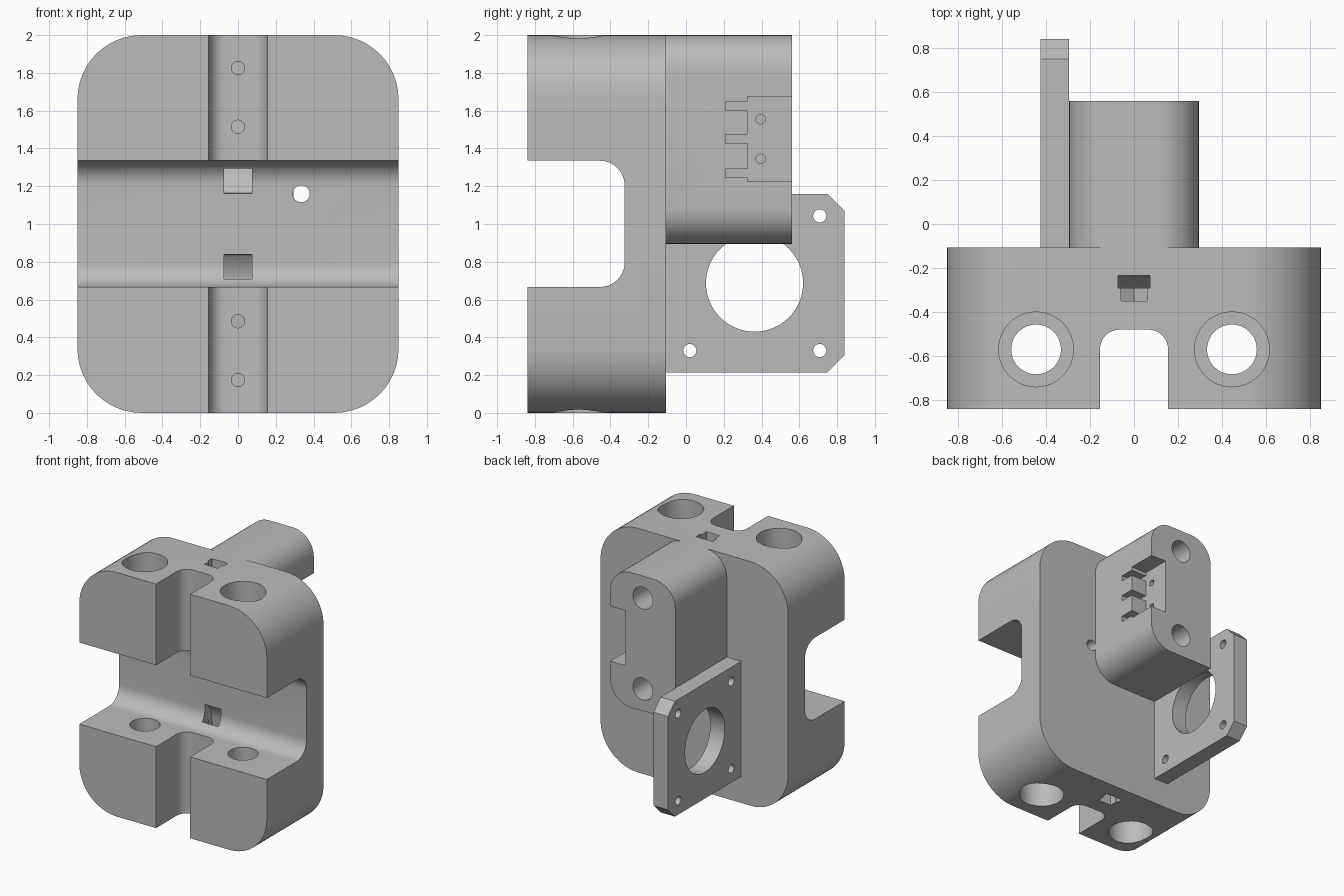
import bpy, bmesh
from math import sin, cos, pi
from mathutils import Vector

if "Cube" in bpy.data.objects:
    bpy.data.objects.remove(bpy.data.objects["Cube"], do_unlink=True)

grey = bpy.data.materials.new("light grey plastic")
grey.use_nodes = True
grey.diffuse_color = (0.5, 0.5, 0.5, 1)
grey.node_tree.nodes["Principled BSDF"].inputs["Base Color"].default_value = (0.5, 0.5, 0.5, 1)


def rounded(corners, steps=12):
    """Outline from (u, v, radius) corners, each one rounded by an arc."""
    pts = []
    for i, (u, v, r) in enumerate(corners):
        p = Vector((u, v))
        if r == 0:
            pts.append(p)
            continue
        a = (Vector(corners[i - 1][:2]) - p).normalized()
        b = (Vector(corners[(i + 1) % len(corners)][:2]) - p).normalized()
        for k in range(steps + 1):
            t = k / steps * pi / 2
            pts.append(p + a * r * (1 - sin(t)) + b * r * (1 - cos(t)))
    return pts


def rect(u0, u1, v0, v1, r=(0, 0, 0, 0)):
    """Corners in order: low-low, high-low, high-high, low-high."""
    return rounded([(u0, v0, r[0]), (u1, v0, r[1]), (u1, v1, r[2]), (u0, v1, r[3])])


def circle(u, v, r, n=48):
    return [Vector((u + r * cos(2 * pi * k / n), v + r * sin(2 * pi * k / n))) for k in range(n)]


def prism(name, outline, axis, lo, hi):
    """Extrude an outline along an axis; the outline uses the other two axes in order."""
    place = {"x": lambda p, w: (w, p[0], p[1]),
             "y": lambda p, w: (p[0], w, p[1]),
             "z": lambda p, w: (p[0], p[1], w)}[axis]
    bm = bmesh.new()
    ends = [[bm.verts.new(place(p, w)) for p in outline] for w in (lo, hi)]
    n = len(outline)
    for end in ends:
        bm.faces.new(end)
    for i in range(n):
        j = (i + 1) % n
        bm.faces.new((ends[0][i], ends[0][j], ends[1][j], ends[1][i]))
    bmesh.ops.recalc_face_normals(bm, faces=bm.faces)
    mesh = bpy.data.meshes.new(name)
    bm.to_mesh(mesh)
    bm.free()
    mesh.materials.append(grey)
    ob = bpy.data.objects.new(name, mesh)
    bpy.context.collection.objects.link(ob)
    return ob


def cut(part, outline, axis, lo, hi):
    cutter = prism("cutter", outline, axis, lo, hi)
    cutter.hide_render = True
    mod = part.modifiers.new("cut", "BOOLEAN")
    mod.operation, mod.solver, mod.object = "DIFFERENCE", "EXACT", cutter
    bpy.context.view_layer.objects.active = part
    bpy.ops.object.modifier_apply(modifier=mod.name)
    bpy.data.objects.remove(cutter, do_unlink=True)


def finish(part):
    bpy.ops.object.select_all(action="DESELECT")
    part.select_set(True)
    bpy.context.view_layer.objects.active = part
    bpy.ops.object.shade_smooth_by_angle(angle=0.6)


FRONT, BACK = -0.84, -0.107

# Carriage body with crossing belt and rail channels
body = prism("carriage_body", rect(-0.85, 0.85, 0, 2, [0.34] * 4), "y", FRONT, BACK)
cut(body, rect(-1, -0.325, 0.667, 1.335, (0, 0.13, 0.13, 0)), "x", -1, 1)
cut(body, rect(-0.155, 0.155, -1, -0.48, (0, 0, 0.09, 0.09)), "z", -0.1, 2.1)

# Rod holes with wide bearing pockets at both ends
for x in (-0.445, 0.445):
    cut(body, circle(x, -0.57, 0.113), "z", -0.1, 2.1)
    cut(body, circle(x, -0.57, 0.17), "z", 1.5, 2.1)
    cut(body, circle(x, -0.57, 0.17), "z", -0.1, 0.5)

# Tie channels, nut traps and screw holes, mirrored about mid height
for s in (1, -1):
    def flip(pts):
        return [(u, 1 + s * (v - 1)) for u, v in pts]
    tie = [(-0.36, 1.155), (-0.30, 1.165), (-0.25, 1.23), (-0.235, 1.30),
           (-0.235, 2.1), (-0.29, 2.1), (-0.29, 1.3), (-0.36, 1.3)]
    cut(body, flip(tie), "x", -0.073, 0.073)
    outer = [(-0.06, 2.1), (-0.06, 1.79), (0, 1.755), (0.06, 1.79), (0.06, 2.1)]
    inner = [(-0.06, 1.25), (-0.06, 1.55), (0, 1.585), (0.06, 1.55), (0.06, 1.25)]
    for trap in (outer, inner):
        cut(body, flip(trap), "y", -0.35, -0.28)
    for z in (1.825, 1.515):
        cut(body, flip(circle(0, z, 0.035, 24)), "y", -0.6, -0.3)

# Wire hole through the body
cut(body, circle(0.335, 1.16, 0.045, 32), "y", -1, 0)
finish(body)

# Rear block with rod sockets and a switch recess on its left side
block = prism("rear_block", rect(-0.295, 0.295, 0.895, 2, (0, 0.19, 0.19, 0.19)), "y", BACK, 0.56)
for z in (1.82, 1.075):
    cut(block, circle(0, z, 0.09), "y", 0.05, 0.7)
cut(block, rect(0.325, 0.7, 1.225, 1.675), "x", 0.155, 0.4)
for z in (1.625, 1.45, 1.268):
    cut(block, rect(0.21, 0.34, z - 0.023, z + 0.023), "x", 0.155, 0.4)
for z in (1.555, 1.345):
    cut(block, circle(0.395, z, 0.025, 24), "x", 0.03, 0.2)
finish(block)

# Motor plate with chamfered rear corners
outline = [(BACK, 0.215), (0.75, 0.215), (0.84, 0.305), (0.84, 1.07), (0.75, 1.16), (BACK, 1.16)]
plate = prism("motor_plate", outline, "x", -0.425, -0.295)
cut(plate, circle(0.363, 0.687, 0.257, 64), "x", -0.6, 0)
for y in (0.02, 0.708):
    for z in (0.33, 1.043):
        cut(plate, circle(y, z, 0.035, 24), "x", -0.6, 0)
finish(plate)
